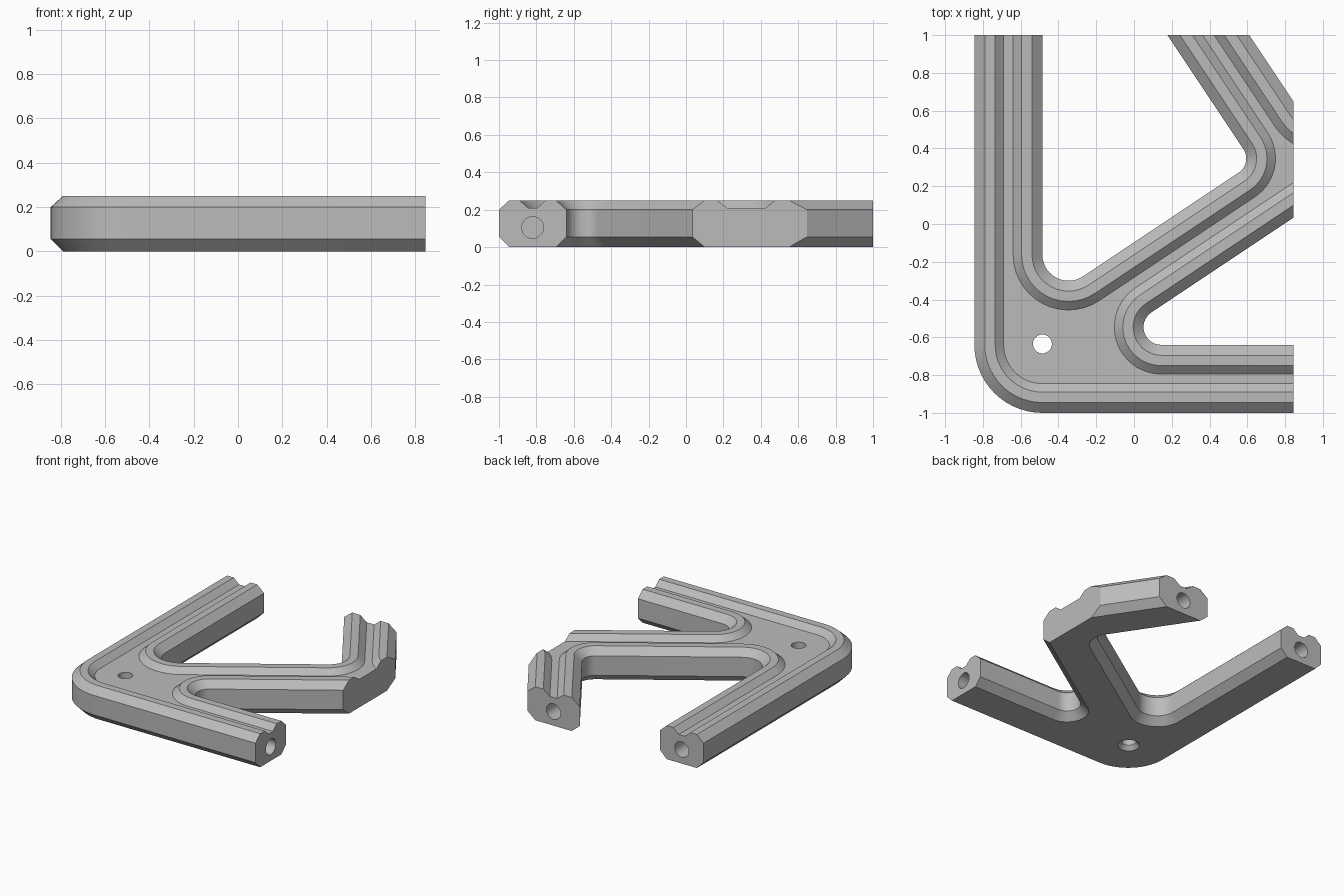
import bpy, bmesh, math
from mathutils import Vector, Matrix

cube = bpy.data.objects.get("Cube")
if cube:
    bpy.data.objects.remove(cube, do_unlink=True)

HALF_X = 0.845
STEPS = 14

# Plan outline, counter-clockwise: x, y, corner radius (arms overrun the trim box)
OUTLINE = [
    (-0.845, 1.5, 0), (-0.845, -1, 0.36), (1.4, -1, 0), (1.4, -0.64, 0),
    (-0.166, -0.64, 0.094), (1.5, 0.471, 0), (1.5, 0.852, 0),
    (0.952, 0.487, 0.14), (0.21, 1.6, 0), (-0.223, 1.6, 0),
    (0.629, 0.322, 0.09), (-0.485, -0.42, 0.138), (-0.485, 1.5, 0),
]
# Cross-section of the rim: inward offset, height
SECTION = [(0.055, 0), (0, 0.055), (0, 0.2), (0.055, 0.25), (0.11, 0.25), (0.155, 0.21)]


def rounded_outline(corners):
    """Return outline points paired with their inward offset vectors."""
    result = []
    for i, (x, y, radius) in enumerate(corners):
        p = Vector((x, y))
        before = p - Vector(corners[i - 1][:2])
        after = Vector(corners[(i + 1) % len(corners)][:2]) - p
        n1, n2 = (Vector((-d.y, d.x)).normalized() for d in (before, after))
        miter = (n1 + n2) / (1 + n1.dot(n2))
        if not radius:
            result.append((p, miter))
            continue
        side = 1 if before.x * after.y - before.y * after.x > 0 else -1
        centre = p + miter * radius * side
        for k in range(STEPS + 1):
            n = n1.slerp(n2, k / STEPS)
            result.append((centre - n * radius * side, n))
    return result


def make_object(name, bm):
    bmesh.ops.recalc_face_normals(bm, faces=bm.faces[:])
    mesh = bpy.data.meshes.new(name)
    bm.to_mesh(mesh)
    bm.free()
    obj = bpy.data.objects.new(name, mesh)
    bpy.context.collection.objects.link(obj)
    return obj


def cylinder(name, r1, r2, depth, matrix):
    bm = bmesh.new()
    bmesh.ops.create_cone(bm, cap_ends=True, segments=40, radius1=r1, radius2=r2,
                          depth=depth, matrix=matrix)
    return make_object(name, bm)


def cut(target, cutter, operation="DIFFERENCE"):
    cutter.hide_render = True
    mod = target.modifiers.new("cut", "BOOLEAN")
    mod.operation = operation
    mod.solver = "EXACT"
    mod.object = cutter
    bpy.context.view_layer.objects.active = target
    bpy.ops.object.modifier_apply(modifier=mod.name)
    bpy.data.objects.remove(cutter, do_unlink=True)


# Branched frame: stacked offset rings make the chamfers, rims and channel
bm = bmesh.new()
points = rounded_outline(OUTLINE)
rings = [[bm.verts.new((*(p + n * d), z)) for p, n in points] for d, z in SECTION]
count = len(points)
for low, high in zip(rings, rings[1:]):
    for i in range(count):
        j = (i + 1) % count
        bm.faces.new((low[i], low[j], high[j], high[i]))
bm.faces.new(rings[0][::-1])
bm.faces.new(rings[-1])
frame = make_object("channelled_frame", bm)

# Trim the arm ends square
bm = bmesh.new()
bmesh.ops.create_cube(bm, size=2, matrix=Matrix.Diagonal((HALF_X, 1, 1, 1)))
# extend the untouched outer sides so only the open arm ends are trimmed
for v in bm.verts:
    if v.co.x < 0:
        v.co.x -= 1
    if v.co.y < 0:
        v.co.y -= 1
cut(frame, make_object("trim_box", bm), "INTERSECT")

# Blind bores in the three arm ends
bore_z = 0.105
along_x = Matrix.Rotation(math.pi / 2, 4, "Y")
along_y = Matrix.Rotation(math.pi / 2, 4, "X")
for x, y, turn in ((HALF_X, -0.82, along_x), (-0.665, 1, along_y), (0.394, 1, along_y)):
    place = Matrix.Translation((x, y, bore_z)) @ turn
    cut(frame, cylinder("end_bore", 0.058, 0.058, 0.32, place))

# Screw hole through the hub, countersunk underneath
hub = Vector((-0.485, -0.635, 0))
cut(frame, cylinder("screw_hole", 0.05, 0.05, 1, Matrix.Translation(hub)))
cut(frame, cylinder("countersink", 0.102, 0.05, 0.06, Matrix.Translation(hub)))

# Material and shading
grey = bpy.data.materials.new("light_grey")
grey.use_nodes = True
colour = (0.5, 0.5, 0.5, 1)
grey.diffuse_color = colour
grey.node_tree.nodes["Principled BSDF"].inputs["Base Color"].default_value = colour
frame.data.materials.clear()
frame.data.materials.append(grey)
bpy.ops.object.select_all(action="DESELECT")
frame.select_set(True)
bpy.context.view_layer.objects.active = frame
bpy.ops.object.shade_smooth_by_angle(angle=math.radians(25))
